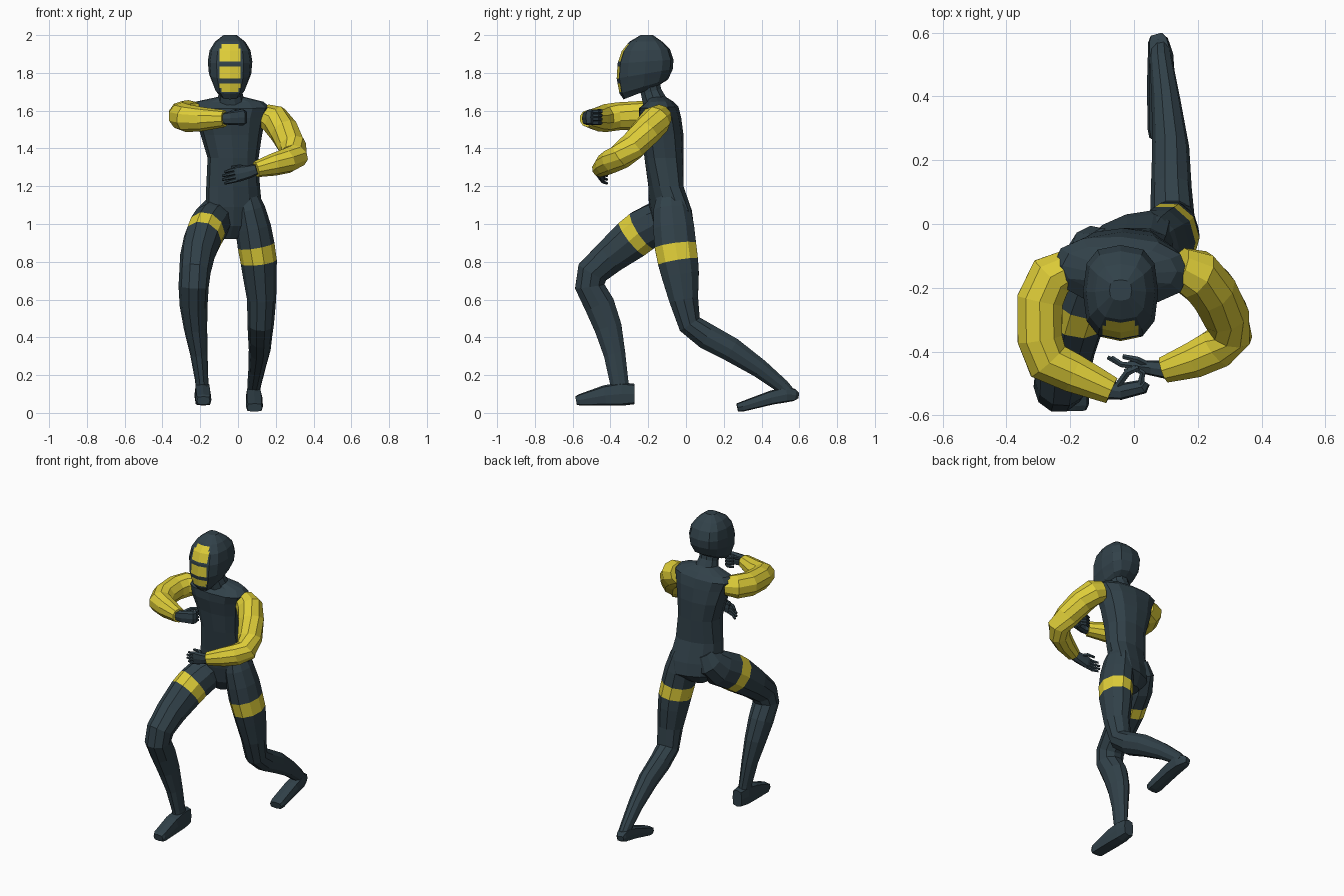
import bpy, bmesh, math
from mathutils import Vector


def material(name, rgb):
    m = bpy.data.materials.new(name)
    m.diffuse_color = (*rgb, 1)
    return m


DARK = material("dark slate", (0.031, 0.053, 0.067))
YELLOW = material("yellow", (0.73, 0.61, 0.04))


def unit_ring(n, e):
    """Points of a superellipse of radius 1; e = 2 is round, larger is boxier."""
    pts = []
    for i in range(n):
        t = 2 * math.pi * i / n
        c, s = math.cos(t), math.sin(t)
        pts.append((math.copysign(abs(c) ** (2 / e), c), math.copysign(abs(s) ** (2 / e), s)))
    return pts


def loft(name, rings, mats, bands=(), cuts=(), rule=None):
    """Skin a list of rings; segments listed in bands take the second material."""
    bm = bmesh.new()
    loops = [[bm.verts.new(p) for p in r] for r in rings]
    n = len(loops[0])
    for k in range(len(loops) - 1):
        for i in range(n):
            j = (i + 1) % n
            f = bm.faces.new((loops[k][i], loops[k][j], loops[k + 1][j], loops[k + 1][i]))
            f.material_index = 1 if k in bands else 0
    bm.faces.new(loops[0])
    bm.faces.new(loops[-1])
    for co, no in cuts:
        bmesh.ops.bisect_plane(bm, geom=bm.verts[:] + bm.edges[:] + bm.faces[:],
                               plane_co=co, plane_no=no)
    if rule:
        for f in bm.faces:
            f.material_index = int(rule(f.calc_center_median()))
    bmesh.ops.recalc_face_normals(bm, faces=bm.faces)
    me = bpy.data.meshes.new(name)
    bm.to_mesh(me)
    bm.free()
    for m in mats:
        me.materials.append(m)
    ob = bpy.data.objects.new(name, me)
    bpy.context.collection.objects.link(ob)
    return ob


def tube(name, path, ref, mats=(DARK,), n=10, e=2.0, bands=()):
    """Limb through (x, y, z, a, b): a is the radius along ref, b across it."""
    P = [Vector(p[:3]) for p in path]
    rings = []
    for i, p in enumerate(path):
        t = Vector()
        if i > 0:
            t += (P[i] - P[i - 1]).normalized()
        if i < len(P) - 1:
            t += (P[i + 1] - P[i]).normalized()
        t.normalize()
        u = Vector(ref)
        u = (u - t * u.dot(t)).normalized()
        v = t.cross(u)
        rings.append([P[i] + u * (p[3] * c) + v * (p[4] * s) for c, s in unit_ring(n, e)])
    return loft(name, rings, mats, bands)


def body(name, rows, mats, n=12, e=2.4, **kw):
    """Stacked rings: z front, y front, z back, y back, centre x, half width, twist (y per x)."""
    rings = []
    for zf, yf, zb, yb, cx, hw, twist in rows:
        rings.append([Vector((cx + hw * c,
                              (yf + yb) / 2 + (yb - yf) / 2 * s + twist * hw * c,
                              (zf + zb) / 2 + (zb - zf) / 2 * s)) for c, s in unit_ring(n, e)])
    return loft(name, rings, mats, **kw)


X, Z = (1, 0, 0), (0, 0, 1)

# Head with yellow visor bars cut into the face, their outer corners clipped
HX = -0.042
bars = [(1.70, 1.72, 0.045), (1.72, 1.745, 0.056), (1.77, 1.835, 0.056),
        (1.86, 1.93, 0.056), (1.93, 1.953, 0.045)]
cuts = [((0, 0, z), Z) for bar in bars for z in bar[:2]]
cuts += [((HX + d, 0, 0), X) for d in (-0.056, -0.045, 0.045, 0.056)]
body("head", [
    (1.66, -0.33, 1.73, -0.15, HX, 0.055, 0),
    (1.69, -0.352, 1.765, -0.095, HX, 0.085, 0),
    (1.77, -0.367, 1.82, -0.07, HX, 0.112, 0),
    (1.85, -0.362, 1.87, -0.066, HX, 0.118, 0),
    (1.915, -0.34, 1.925, -0.085, HX, 0.108, 0),
    (1.965, -0.3, 1.965, -0.125, HX, 0.08, 0),
    (2.0, -0.24, 2.0, -0.175, HX, 0.035, 0)],
    (DARK, YELLOW), e=2.8, cuts=cuts,
    rule=lambda c: c.y < -0.27 and any(a < c.z < b and abs(c.x - HX) < w for a, b, w in bars))

# Neck
tube("neck", [(-0.035, -0.15, 1.61, 0.1, 0.085), (-0.038, -0.168, 1.655, 0.072, 0.066),
              (-0.04, -0.185, 1.70, 0.061, 0.058), (-0.04, -0.2, 1.77, 0.06, 0.06)], X)

# Torso from crotch to shoulders, hips turned so the rear leg side trails
body("torso", [
    (0.92, -0.125, 0.93, -0.03, -0.045, 0.045, 0.2),
    (0.99, -0.165, 0.99, 0.03, -0.025, 0.135, 0.3),
    (1.09, -0.185, 1.07, 0.02, -0.022, 0.15, 0.27),
    (1.20, -0.198, 1.20, -0.015, -0.026, 0.142, 0.15),
    (1.35, -0.22, 1.35, -0.012, -0.026, 0.135, 0.05),
    (1.47, -0.232, 1.47, -0.013, -0.035, 0.162, 0),
    (1.56, -0.25, 1.56, -0.025, -0.04, 0.185, 0),
    (1.612, -0.25, 1.62, -0.04, -0.042, 0.212, -0.05),
    (1.645, -0.21, 1.65, -0.07, -0.045, 0.18, -0.05),
    (1.668, -0.2, 1.675, -0.11, -0.038, 0.075, 0)], (DARK,))

# Rear leg with thigh band
tube("rear_leg", [
    (0.04, -0.082, 1.17, 0.06, 0.07),
    (0.058, -0.075, 1.08, 0.085, 0.102),
    (0.08, -0.065, 0.98, 0.095, 0.114),
    (0.096, -0.056, 0.885, 0.098, 0.116),
    (0.11, -0.042, 0.80, 0.096, 0.112),
    (0.115, -0.03, 0.73, 0.09, 0.104),
    (0.125, -0.012, 0.60, 0.077, 0.081),
    (0.12, 0.02, 0.47, 0.07, 0.066),
    (0.117, 0.11, 0.405, 0.064, 0.072),
    (0.115, 0.24, 0.335, 0.058, 0.068),
    (0.1, 0.39, 0.235, 0.045, 0.052),
    (0.085, 0.51, 0.14, 0.036, 0.04),
    (0.083, 0.545, 0.10, 0.034, 0.038)], X, (DARK, YELLOW), bands=(3,))
tube("rear_foot", [
    (0.07, 0.592, 0.092, 0.02, 0.018), (0.075, 0.575, 0.095, 0.032, 0.032),
    (0.083, 0.53, 0.098, 0.04, 0.042), (0.085, 0.45, 0.08, 0.044, 0.037),
    (0.087, 0.3, 0.034, 0.045, 0.027), (0.088, 0.272, 0.028, 0.04, 0.022)], X, n=8, e=4)

# Front leg with thigh band
tube("front_leg", [
    (-0.085, -0.07, 1.13, 0.065, 0.06),
    (-0.11, -0.09, 1.065, 0.092, 0.098),
    (-0.14, -0.15, 1.01, 0.103, 0.114),
    (-0.168, -0.23, 0.965, 0.103, 0.117),
    (-0.187, -0.285, 0.922, 0.101, 0.115),
    (-0.215, -0.4, 0.83, 0.092, 0.096),
    (-0.228, -0.495, 0.745, 0.083, 0.088),
    (-0.235, -0.51, 0.67, 0.08, 0.082),
    (-0.235, -0.457, 0.57, 0.074, 0.084),
    (-0.225, -0.412, 0.45, 0.062, 0.076),
    (-0.207, -0.378, 0.31, 0.046, 0.06),
    (-0.192, -0.355, 0.17, 0.035, 0.052),
    (-0.188, -0.345, 0.10, 0.035, 0.05)], X, (DARK, YELLOW), bands=(3,))
tube("front_foot", [
    (-0.188, -0.272, 0.10, 0.034, 0.054), (-0.188, -0.34, 0.1, 0.042, 0.062),
    (-0.187, -0.43, 0.092, 0.044, 0.054), (-0.183, -0.565, 0.068, 0.042, 0.03),
    (-0.183, -0.582, 0.065, 0.034, 0.022)], X, n=8, e=4)


def arm(name, path):
    tube(name, [(x, y, z, r, r) for x, y, z, r in path], Z, (YELLOW,))


# Sleeves: one raised across the chest, one lower across the belly
arm("raised_sleeve", [
    (-0.2, -0.135, 1.58, 0.06), (-0.26, -0.165, 1.58, 0.076), (-0.295, -0.24, 1.575, 0.076),
    (-0.295, -0.36, 1.57, 0.074), (-0.27, -0.43, 1.56, 0.074), (-0.19, -0.468, 1.555, 0.064),
    (-0.07, -0.522, 1.558, 0.045)])
arm("lowered_sleeve", [
    (0.14, -0.135, 1.572, 0.065), (0.195, -0.158, 1.55, 0.082), (0.245, -0.21, 1.49, 0.08),
    (0.287, -0.285, 1.41, 0.076), (0.302, -0.345, 1.36, 0.071), (0.26, -0.39, 1.335, 0.067),
    (0.19, -0.425, 1.315, 0.06), (0.095, -0.457, 1.29, 0.043)])

# Raised hand: closed fist with fingers folded back
tube("raised_palm", [(-0.08, -0.52, 1.558, 0.03, 0.03), (-0.04, -0.525, 1.56, 0.036, 0.026),
                     (0.025, -0.51, 1.565, 0.043, 0.024), (0.036, -0.495, 1.565, 0.038, 0.016)],
     Z, n=8, e=3)
for i in range(4):
    z = 1.535 + 0.02 * i
    tube(f"raised_finger_{i + 1}", [
        (0.02, -0.505, z, 0.011, 0.012), (0.027, -0.467, z, 0.011, 0.011),
        (0.003, -0.45, z, 0.01, 0.01), (-0.03, -0.462, z, 0.008, 0.008)], Z, n=6)
tube("raised_thumb", [(-0.05, -0.505, 1.58, 0.012, 0.012), (-0.02, -0.465, 1.597, 0.012, 0.012),
                      (0.015, -0.45, 1.6, 0.009, 0.009)], Z, n=6)

# Lowered hand: open, fingers reaching across
tube("lowered_palm", [(0.1, -0.457, 1.29, 0.028, 0.028), (0.06, -0.452, 1.278, 0.035, 0.024),
                      (0.0, -0.445, 1.265, 0.042, 0.018), (-0.015, -0.443, 1.262, 0.036, 0.013)],
     Z, n=8, e=3)
for i in range(4):
    d = 0.02 * (i - 1.5)
    tip = -0.07 - 0.012 * (i in (1, 2))
    tube(f"lowered_finger_{i + 1}", [
        (0.0, -0.445, 1.264 + d, 0.011, 0.011), (-0.04, -0.44, 1.254 + d, 0.01, 0.01),
        (tip, -0.418, 1.245 + d, 0.007, 0.007)], Z, n=6)
tube("lowered_thumb", [(0.05, -0.445, 1.29, 0.012, 0.012), (0.01, -0.425, 1.305, 0.011, 0.011),
                       (-0.035, -0.415, 1.30, 0.008, 0.008)], Z, n=6)
